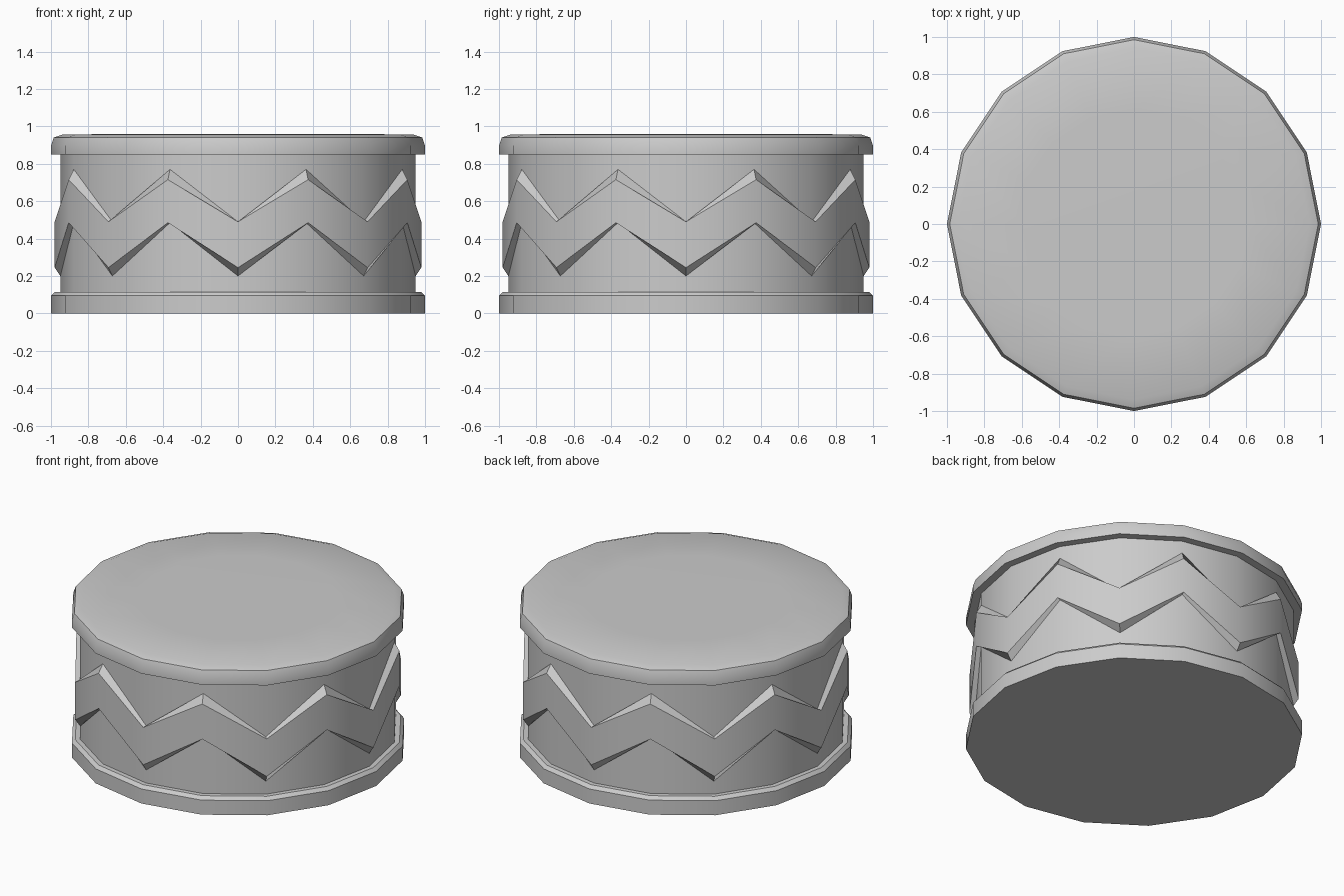
import bpy
import bmesh
import math

SIDES = 16
WALL_R = 0.95
BAND_R = 0.98

cube = bpy.data.objects.get("Cube")
if cube:
    bpy.data.objects.remove(cube, do_unlink=True)

grey = bpy.data.materials.new("plain grey")
grey.use_nodes = True
colour = (0.6, 0.6, 0.6, 1)
grey.diffuse_color = colour
grey.node_tree.nodes["Principled BSDF"].inputs["Base Color"].default_value = colour


def ring_point(radius, z, i):
    a = math.tau * i / SIDES
    return (radius * math.cos(a), radius * math.sin(a), z)


def loft(name, rows, cap_bottom=False, cap_top=False):
    """Join rings; each row gives (radius, z) for corner i."""
    bm = bmesh.new()
    rings = [[bm.verts.new(ring_point(*row(i), i)) for i in range(SIDES)]
             for row in rows]
    for low, high in zip(rings, rings[1:]):
        for i in range(SIDES):
            j = (i + 1) % SIDES
            bm.faces.new((low[i], low[j], high[j], high[i]))
    if cap_bottom:
        bm.faces.new(rings[0][::-1])
    if cap_top:
        bm.faces.new(rings[-1])
    mesh = bpy.data.meshes.new(name)
    bm.to_mesh(mesh)
    bm.free()
    mesh.materials.append(grey)
    obj = bpy.data.objects.new(name, mesh)
    bpy.context.collection.objects.link(obj)
    bpy.ops.object.select_all(action="DESELECT")
    obj.select_set(True)
    bpy.context.view_layer.objects.active = obj
    bpy.ops.object.shade_smooth_by_angle(angle=math.radians(30))
    return obj


def lathe(name, profile, **caps):
    return loft(name, [lambda i, p=p: p for p in profile], **caps)


def zigzag(radius, valley, peak):
    """Ring whose corners alternate between valley and peak heights."""
    return lambda i: (radius, peak if i % 2 else valley)


# Bottom hoop with a bevelled lip
lathe("bottom_hoop", [(1, 0), (1, 0.095), (0.98, 0.115), (WALL_R, 0.115)],
      cap_bottom=True)

# Straight wall
lathe("drum_wall", [(WALL_R, 0.115), (WALL_R, 0.85)])

# Top hoop, and the gently domed skin stretched over it
lathe("top_hoop", [(WALL_R, 0.85), (1, 0.85), (1, 0.897), (0.985, 0.94)])
lathe("drum_skin", [(0.985, 0.94), (0.94, 0.956), (0.6, 0.96)], cap_top=True)

# Raised zigzag band with chamfered upper and lower edges
loft("zigzag_band", [
    zigzag(WALL_R, 0.20, 0.485),
    zigzag(BAND_R, 0.245, 0.485),
    zigzag(BAND_R, 0.49, 0.715),
    zigzag(WALL_R, 0.49, 0.77),
])
